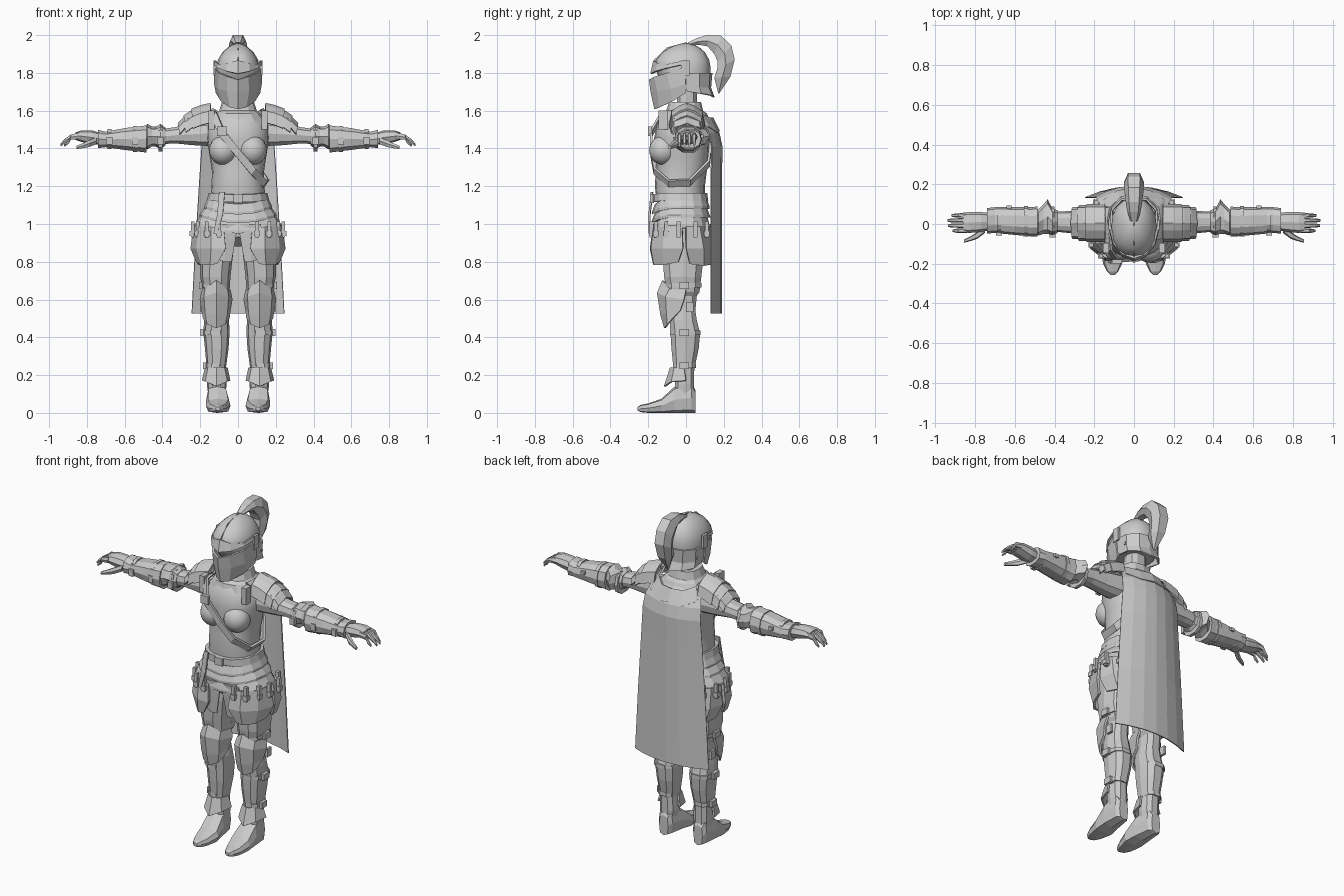
import bpy, bmesh, math

steel = bpy.data.materials.new("plain_grey")
steel.diffuse_color = (0.6, 0.6, 0.6, 1)


def skin(name, rings, closed=True, mirror=False, thick=0, smooth=False):
    """Bridge rows of points into a closed solid or an open plate."""
    bm = bmesh.new()
    vs = [[bm.verts.new(p) for p in r] for r in rings]
    n = len(rings[0])
    for a, b in zip(vs, vs[1:]):
        for i in range(n if closed else n - 1):
            j = (i + 1) % n
            bm.faces.new((a[i], a[j], b[j], b[i]))
    if closed:
        bm.faces.new(vs[0])
        bm.faces.new(vs[-1])
    bmesh.ops.recalc_face_normals(bm, faces=bm.faces)
    me = bpy.data.meshes.new(name)
    bm.to_mesh(me)
    bm.free()
    me.materials.append(steel)
    ob = bpy.data.objects.new(name, me)
    bpy.context.collection.objects.link(ob)
    if mirror:
        ob.modifiers.new("mirror", 'MIRROR')
    if thick:
        m = ob.modifiers.new("thickness", 'SOLIDIFY')
        m.thickness, m.offset = thick, 0
    if smooth:
        bpy.context.view_layer.objects.active = ob
        ob.select_set(True)
        bpy.ops.object.shade_smooth_by_angle(angle=math.radians(40))
        ob.select_set(False)
    return ob


def loft(name, axis, rings, n=8, p=0.8, dip=0, **kw):
    """Rings are (position on axis, a0, a1, b0, b1): extents across the axis."""
    out = []
    for t, a0, a1, b0, b1 in rings:
        ring = []
        for i in range(n):
            w = 2 * math.pi * i / n
            c, s = math.cos(w), math.sin(w)
            a = (a0 + a1) / 2 + (a1 - a0) / 2 * math.copysign(abs(c) ** p, c)
            b = (b0 + b1) / 2 + (b1 - b0) / 2 * math.copysign(abs(s) ** p, s)
            if axis == 'z':
                ring.append((a, b, t - dip * max(0, -s) ** 3))
            elif axis == 'x':
                ring.append((t, a, b))
            else:
                ring.append((a, t, b))
        out.append(ring)
    return skin(name, out, **kw)


def box(name, c, s, mirror=True):
    x, y, z = c
    a, b, h = (v / 2 for v in s)
    return skin(name, [[(x - a, y - b, k), (x + a, y - b, k), (x + a, y + b, k), (x - a, y + b, k)]
                       for k in (z - h, z + h)], mirror=mirror)


# --- torso and neck
loft("torso", 'z', [(1.08, -.15, .15, -.15, .1), (1.2, -.14, .14, -.165, .1), (1.28, -.138, .138, -.16, .11),
                    (1.36, -.15, .15, -.155, .12), (1.45, -.165, .165, -.17, .125), (1.52, -.165, .165, -.155, .125),
                    (1.57, -.13, .13, -.13, .11), (1.6, -.09, .09, -.1, .09)], n=20, p=.9, smooth=True)
loft("neck", 'z', [(1.55, -.06, .06, -.05, .06), (1.74, -.055, .055, -.05, .06)], n=10)
loft("gorget", 'z', [(1.545, -.15, .15, -.14, .13), (1.585, -.115, .115, -.13, .11), (1.6, -.1, .1, -.105, .09),
                     (1.645, -.085, .085, -.09, .08)], n=12)
rings = []
for k in range(1, 10):
    w = math.pi * k / 10
    r = .075 * math.sin(w)
    rings.append((1.39 + .078 * math.cos(w), .078 - r, .078 + r, -.12 - r, -.12 + r))
loft("bust_plate", 'z', rings, n=16, p=1, mirror=True, smooth=True)

# --- diagonal chest strap, around the back as well
path = [(-.14, 0, 1.58), (-.125, -.13, 1.575), (-.085, -.185, 1.48), (0, -.182, 1.375), (.08, -.165, 1.28),
        (.14, -.09, 1.215), (.15, .02, 1.22), (.08, .12, 1.32), (-.05, .135, 1.46), (-.14, .08, 1.56)]
skin("chest_strap", [[(x - .012, y, z - .016) for x, y, z in path],
                     [(x + .012, y, z + .016) for x, y, z in path]], closed=False, thick=.014)
box("strap_buckle", (-.085, -.19, 1.49), (.05, .02, .05), mirror=False)

# --- belt, skirt lames and hips
loft("belt", 'z', [(1.125, -.165, .165, -.178, .118), (1.165, -.155, .155, -.178, .112)], n=16, dip=.01)
box("belt_buckle", (0, -.18, 1.135), (.05, .02, .045), mirror=False)
for i, (zt, zb, wt, wb) in enumerate([(1.135, 1.08, .16, .18), (1.09, 1.035, .175, .205), (1.05, .98, .195, .232)]):
    loft(f"skirt_lame_{i + 1}", 'z', [(zb, -wb, wb, -.18, .125 + .005 * i), (zb + .014, -wb, wb, -.18, .125),
                                     (zt, -wt, wt, -.165, .11)], n=16, dip=.03)
loft("hips", 'z', [(1.02, -.2, .2, -.15, .115), (.93, -.19, .19, -.14, .11), (.88, -.1, .1, -.08, .08)], n=12)
skin("belt_tail", [[(-.1, -.178, 1.17), (-.07, -.182, 1.17)], [(-.11, -.192, 1.05), (-.08, -.194, 1.05)],
                   [(-.13, -.192, .95), (-.11, -.194, .95)]], closed=False, thick=.01)

# --- cloth panels and hanging thigh plates
for name, s in (("front_cloth", -1), ("rear_cloth", .75)):
    skin(name, [[(0, s * .165, 1), (.06, s * .17, 1), (.12, s * .165, 1)],
                [(.01, s * .16, .94), (.065, s * .165, .9), (.13, s * .15, .9)],
                [(.035, s * .15, .8), (.07, s * .155, .8), (.13, s * .14, .82)]],
         closed=False, mirror=True, thick=.008)
skin("front_tasset", [[(.075, -.17, .975), (.14, -.165, .985), (.205, -.11, .985), (.23, -.02, .985)],
                      [(.065, -.185, .87), (.14, -.18, .87), (.215, -.12, .87), (.245, -.015, .87)],
                      [(.11, -.168, .79), (.145, -.165, .785), (.19, -.115, .785), (.215, -.04, .8)]],
     closed=False, mirror=True, thick=.014)
skin("rear_tasset", [[(.23, .0, .985), (.215, .07, .985), (.13, .12, .985)],
                     [(.24, .0, .87), (.22, .09, .87), (.12, .135, .87)],
                     [(.21, .02, .79), (.19, .09, .78), (.13, .125, .785)]],
     closed=False, mirror=True, thick=.014)
for i, (x, y) in enumerate([(.1, -.183), (.165, -.16), (.213, -.105), (.24, -.04), (.24, .05), (.19, .11)]):
    box(f"tasset_strap_{i + 1}", (x, y, .97), (.02, .02, .085))
    box(f"tasset_buckle_{i + 1}", (x, y, .95), (.032, .028, .026))

# --- legs
loft("thigh", 'z', [(.98, .015, .2, -.12, .1), (.85, .025, .2, -.13, .1), (.72, .04, .2, -.12, .085),
                    (.64, .045, .185, -.105, .075), (.62, .06, .17, -.08, .06), (.52, .06, .17, -.075, .05)], n=10, mirror=True)
loft("shin", 'z', [(.56, .06, .17, -.08, .05), (.49, .047, .18, -.09, .06), (.42, .045, .183, -.085, .078),
                   (.34, .05, .175, -.08, .07), (.23, .065, .165, -.068, .046), (.15, .06, .165, -.06, .045),
                   (.08, .07, .155, -.06, .045)], n=10, mirror=True)
skin("knee_plate", [[(.045, 0, .65), (.06, -.085, .655), (.115, -.12, .7), (.17, -.085, .655), (.185, 0, .65)],
                    [(.035, -.01, .6), (.055, -.105, .615), (.115, -.148, .635), (.175, -.105, .615), (.197, -.01, .6)],
                    [(.045, -.03, .54), (.06, -.1, .53), (.115, -.13, .52), (.17, -.1, .53), (.187, -.03, .54)],
                    [(.05, -.07, .5), (.07, -.095, .47), (.115, -.11, .45), (.16, -.095, .47), (.18, -.07, .5)]],
     closed=False, mirror=True, thick=.012)
skin("greave_flare", [[(.06, -.01, .24), (.075, -.06, .24), (.115, -.08, .24), (.155, -.06, .24), (.17, -.01, .24)],
                      [(.045, -.0, .17), (.06, -.075, .165), (.115, -.112, .14), (.17, -.075, .165), (.187, 0, .17)]],
     closed=False, mirror=True, thick=.01)
loft("foot", 'y', [(.05, .085, .145, 0, .12), (.03, .068, .16, 0, .16), (-.06, .052, .168, 0, .14),
                   (-.13, .04, .17, 0, .075), (-.2, .06, .155, 0, .05), (-.24, .08, .135, .004, .042),
                   (-.256, .095, .118, .012, .032)], p=.6, mirror=True)
for i, (z, x, y0, y1) in enumerate([(.675, .19, -.11, .085), (.425, .183, -.088, .08), (.25, .168, -.072, .055)]):
    loft(f"leg_strap_{i + 1}", 'z', [(z - .012, .232 - x, x + .006, y0, y1), (z + .012, .232 - x, x + .006, y0, y1)],
         n=10, mirror=True)
    box(f"leg_buckle_{i + 1}", (x + .004, -.01, z), (.024, .05, .036))
box("knee_hinge", (.19, .02, .56), (.015, .04, .05))

# --- arms
loft("upper_arm", 'x', [(.14, -.06, .08, 1.41, 1.55), (.24, -.05, .07, 1.415, 1.535), (.33, -.045, .065, 1.425, 1.515),
                        (.43, -.035, .06, 1.42, 1.5), (.5, -.04, .06, 1.41, 1.5)], n=10, mirror=True)
loft("elbow_plate", 'x', [(.385, -.045, .07, 1.415, 1.51), (.41, -.055, .075, 1.395, 1.53), (.435, -.05, .125, 1.41, 1.515),
                          (.455, -.05, .1, 1.41, 1.515), (.48, -.058, .075, 1.395, 1.53), (.495, -.045, .07, 1.41, 1.51)],
     mirror=True)
loft("bracer", 'x', [(.485, -.062, .088, 1.375, 1.525), (.52, -.062, .085, 1.38, 1.52), (.6, -.055, .085, 1.39, 1.51),
                     (.7, -.045, .085, 1.405, 1.49), (.74, -.048, .08, 1.4, 1.5)], n=10, mirror=True)
for i, (x, h) in enumerate([(.41, .07), (.545, .072), (.68, .054)]):
    loft(f"arm_strap_{i + 1}", 'x', [(x - .01, .014 - h, .018 + h, 1.45 - h, 1.45 + h),
                                     (x + .01, .014 - h, .018 + h, 1.45 - h, 1.45 + h)], n=10, mirror=True)
    box(f"arm_buckle_{i + 1}", (x, -.058 + .006 * i, 1.44), (.03, .022, .04))
box("bracer_rivet", (.63, .08, 1.465), (.025, .025, .02))
loft("palm", 'x', [(.72, -.03, .055, 1.42, 1.48), (.77, -.04, .06, 1.42, 1.495), (.83, -.045, .06, 1.435, 1.495),
                   (.86, -.042, .058, 1.445, 1.485)], mirror=True)
for i, (y, e) in enumerate([(-.034, .915), (-.008, .938), (.018, .94), (.043, .92)]):
    loft(f"finger_{i + 1}", 'x', [(.84, y - .012, y + .012, 1.448, 1.485), (.885, y - .011, y + .011, 1.445, 1.475),
                                  (e - .02, y - .01, y + .01, 1.425, 1.45), (e, y - .006, y + .006, 1.41, 1.425)],
         n=6, mirror=True)
loft("thumb", 'x', [(.75, -.045, -.005, 1.42, 1.46), (.79, -.075, -.04, 1.405, 1.445), (.82, -.085, -.06, 1.4, 1.43),
                    (.855, -.094, -.078, 1.395, 1.415)], n=6, mirror=True)

# --- layered shoulder plates, each an arch over the arm
for i, (xa, za, xb, zb, h, d) in enumerate([(.145, 1.635, .245, 1.605, .09, .1), (.22, 1.605, .285, 1.57, .085, .085),
                                            (.26, 1.58, .315, 1.53, .075, .055)]):
    skin(f"pauldron_{i + 1}", [[(x - .12 * (z - zz) * (x - .145) / .17, .005 + y, zz) for y, zz in
                                ((-h, z - d), (-h * .85, z - d * .4), (-h * .4, z - .012), (0, z),
                                 (h * .4, z - .012), (h * .85, z - d * .4), (h, z - d))]
                               for x, z in ((xa, za), ((xa + xb) / 2, (za + zb) / 2 + .004), (xb, zb))],
         closed=False, mirror=True, thick=.012)
box("pauldron_strap", (.14, -.12, 1.55), (.03, .05, .1))

# --- helmet: skull, neck guard, visor, brow and side hinges
loft("helmet_skull", 'z', [(1.72, -.105, .105, -.1, .115), (1.78, -.114, .114, -.145, .128), (1.83, -.115, .115, -.168, .13),
                           (1.87, -.106, .106, -.158, .122), (1.91, -.082, .082, -.125, .1), (1.94, -.048, .048, -.075, .062),
                           (1.955, -.012, .012, -.025, .02)], n=16, p=.9, smooth=True)
skin("neck_guard", [[(.116, -.01, 1.8), (.112, .07, 1.8), (.065, .122, 1.8), (0, .135, 1.8)],
                    [(.114, -.01, 1.73), (.108, .07, 1.725), (.06, .118, 1.72), (0, .128, 1.72)],
                    [(.108, .01, 1.7), (.11, .08, 1.69), (.065, .135, 1.68), (0, .147, 1.67)]],
     closed=False, mirror=True, thick=.01)
skin("visor", [[(0, -.19, 1.765), (.05, -.165, 1.78), (.098, -.1, 1.8), (.122, -.005, 1.83)],
               [(0, -.182, 1.7), (.055, -.148, 1.705), (.1, -.08, 1.715), (.12, 0, 1.74)],
               [(0, -.162, 1.61), (.04, -.14, 1.618), (.085, -.07, 1.65), (.112, 0, 1.695)]],
     closed=False, mirror=True, thick=.012)
skin("brow_plate", [[(0, -.168, 1.865), (.055, -.148, 1.85), (.1, -.095, 1.845), (.122, -.01, 1.865)],
                    [(0, -.183, 1.795), (.06, -.158, 1.808), (.105, -.098, 1.825), (.124, -.01, 1.845)]],
     closed=False, mirror=True, thick=.012)
box("visor_hinge", (.122, -.005, 1.825), (.014, .045, .08))
box("helmet_rivet", (.113, .06, 1.745), (.012, .014, .014))
loft("helmet_crest", 'y', [(-.168, -.006, .006, 1.81, 1.87), (-.1, -.006, .006, 1.86, 1.935), (0, -.006, .006, 1.92, 1.962),
                           (.08, -.006, .006, 1.86, 1.93)], n=4)

# --- plume: outer edge, inner edge and half width along its arc
plume = [(.01, 1.96, .03, 1.945, .02), (.06, 1.985, .075, 1.948, .035), (.11, 2, .115, 1.94, .042), (.185, 1.997, .15, 1.9, .048),
         (.24, 1.945, .168, 1.86, .05), (.258, 1.87, .165, 1.82, .05), (.235, 1.78, .15, 1.775, .04), (.175, 1.69, .17, 1.695, .008)]
skin("plume", [[(-w * .6, a, b), (w * .6, a, b), (w, (a + c) / 2, (b + d) / 2), (w * .6, c, d), (-w * .6, c, d),
                (-w, (a + c) / 2, (b + d) / 2)] for a, b, c, d, w in plume])

# --- cape, bowed forward at its edges, and its gathered shoulder fold
skin("cape", [[(w * f, y - .055 * f * f, z) for f in (0, .35, .7, 1)] for z, w, y in
              [(.525, .245, .188), (.9, .225, .188), (1.25, .203, .188), (1.41, .192, .19), (1.48, .185, .175),
               (1.535, .165, .145), (1.57, .13, .11)]], closed=False, mirror=True, thick=.006)
skin("cape_fold", [[(0, .175, 1.49), (.08, .165, 1.48), (.15, .12, 1.51), (.165, .03, 1.56), (.15, -.07, 1.57)],
                   [(0, .14, 1.56), (.07, .125, 1.56), (.12, .08, 1.58), (.13, .02, 1.61), (.11, -.08, 1.6)]],
     closed=False, mirror=True, thick=.012)
